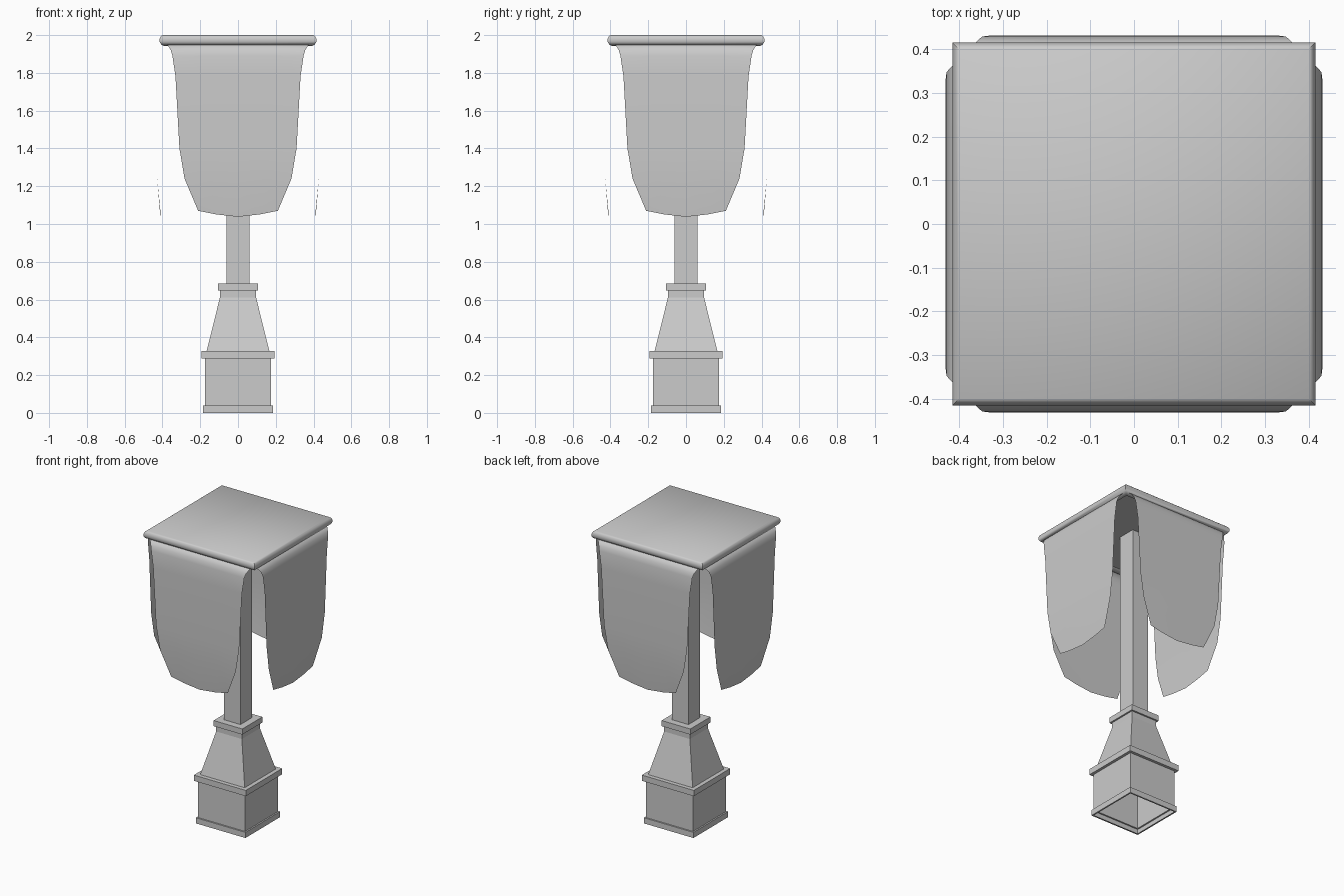
import bpy, bmesh
from math import pi, radians
from mathutils import Matrix

if "Cube" in bpy.data.objects:
    bpy.data.objects.remove(bpy.data.objects["Cube"])


def finish(name, bm, smooth=None):
    me = bpy.data.meshes.new(name)
    bm.to_mesh(me)
    bm.free()
    ob = bpy.data.objects.new(name, me)
    bpy.context.collection.objects.link(ob)
    if smooth:
        bpy.ops.object.select_all(action='DESELECT')
        ob.select_set(True)
        bpy.context.view_layer.objects.active = ob
        bpy.ops.object.shade_smooth_by_angle(angle=radians(smooth))
    return ob


def square_loft(name, profile, cap_start=False, cap_end=False, smooth=None):
    """Sweep a (half width, z) profile around a square."""
    bm = bmesh.new()
    rings = [[bm.verts.new((sx * h, sy * h, z))
              for sx, sy in ((-1, -1), (1, -1), (1, 1), (-1, 1))]
             for h, z in profile]
    for a, b in zip(rings, rings[1:]):
        for i in range(4):
            j = (i + 1) % 4
            bm.faces.new((a[i], a[j], b[j], b[i]))
    if cap_start:
        bm.faces.new(rings[0][::-1])
    if cap_end:
        bm.faces.new(rings[-1])
    return finish(name, bm, smooth)


# Hollow pedestal with trim bands, open underneath
square_loft("pedestal", [
    (0.175, 0.0), (0.185, 0.0), (0.185, 0.038), (0.175, 0.038), (0.175, 0.288),
    (0.194, 0.288), (0.194, 0.327), (0.166, 0.327), (0.096, 0.61),
    (0.096, 0.647), (0.107, 0.647), (0.107, 0.685), (0.061, 0.685)])

# Square post
square_loft("post", [(0.061, 0.685), (0.061, 1.955)])

# Top board with rounded rim and recessed underside
square_loft("top_board", [
    (0.36, 1.955), (0.37, 1.945), (0.39, 1.942), (0.406, 1.95), (0.415, 1.965),
    (0.415, 1.98), (0.41, 1.992), (0.4, 2.0)],
    cap_start=True, cap_end=True, smooth=40)

# Hanging cloth flaps: rows of (z, half width, distance from centre)
ROWS = [(1.955, 0.388, 0.385), (1.943, 0.37, 0.408), (1.92, 0.356, 0.422),
        (1.89, 0.347, 0.429), (1.78, 0.331, 0.431), (1.4, 0.310, 0.431),
        (1.24, 0.283, 0.428), (1.07, 0.211, 0.411)]
COLS = [-1, -0.55, 0, 0.55, 1]


def flap(name, angle):
    bm = bmesh.new()
    grid = []
    for k, (z, w, d) in enumerate(ROWS):
        last = k == len(ROWS) - 1
        grid.append([bm.verts.new((c * w, -d, z - (0.032 * (1 - abs(c) ** 1.5) if last else 0)))
                     for c in COLS])
    for a, b in zip(grid, grid[1:]):
        for i in range(len(COLS) - 1):
            bm.faces.new((a[i], b[i], b[i + 1], a[i + 1]))
    bm.transform(Matrix.Rotation(angle, 4, 'Z'))
    finish(name, bm, 50)


for i, side in enumerate(("front", "right", "back", "left")):
    flap(side + "_flap", i * pi / 2)
